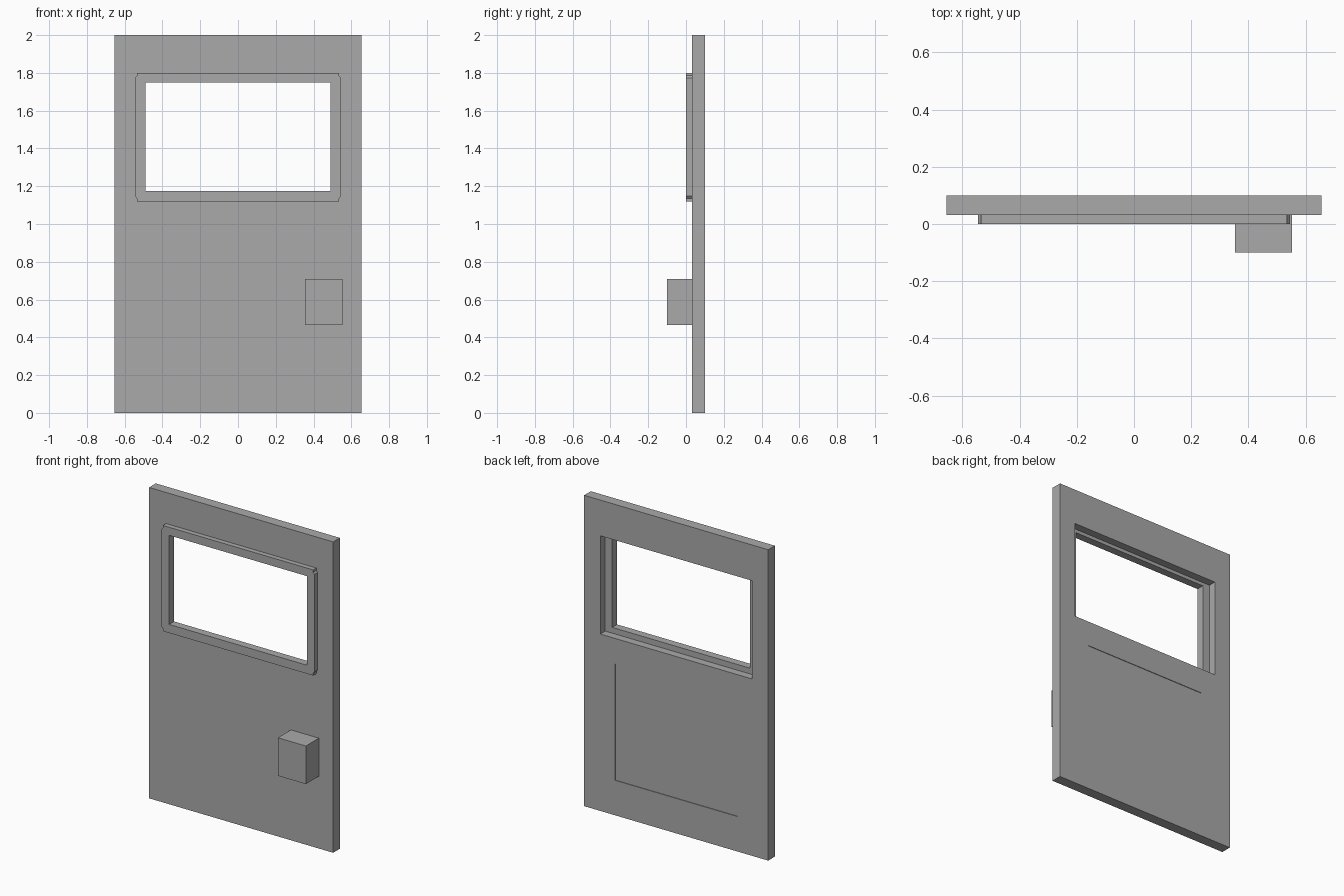
import bpy
import bmesh

cube = bpy.data.objects.get("Cube")
if cube:
    bpy.data.objects.remove(cube, do_unlink=True)

# One plain grey paint for the whole door
paint = bpy.data.materials.new("plain_grey")
paint.use_nodes = True
grey = (0.40, 0.40, 0.40, 1)
paint.diffuse_color = grey
paint.node_tree.nodes["Principled BSDF"].inputs["Base Color"].default_value = grey


def prism(name, outline, y0, y1):
    """Extrude an (x, z) outline from y0 back to y1."""
    bm = bmesh.new()
    face = bm.faces.new([bm.verts.new((x, y0, z)) for x, z in outline])
    grown = bmesh.ops.extrude_face_region(bm, geom=[face])["geom"]
    verts = [v for v in grown if isinstance(v, bmesh.types.BMVert)]
    bmesh.ops.translate(bm, verts=verts, vec=(0, y1 - y0, 0))
    bmesh.ops.recalc_face_normals(bm, faces=bm.faces)
    mesh = bpy.data.meshes.new(name)
    bm.to_mesh(mesh)
    bm.free()
    mesh.materials.append(paint)
    obj = bpy.data.objects.new(name, mesh)
    bpy.context.collection.objects.link(obj)
    return obj


def rect(x0, x1, z0, z1):
    return [(x0, z0), (x1, z0), (x1, z1), (x0, z1)]


def cut(target, outline, y0, y1):
    """Cut a prism out of the target and discard the cutter."""
    cutter = prism("cutter", outline, y0, y1)
    cutter.hide_render = True
    mod = target.modifiers.new("cut", "BOOLEAN")
    mod.operation = "DIFFERENCE"
    mod.solver = "EXACT"
    mod.object = cutter
    bpy.context.view_layer.objects.active = target
    bpy.ops.object.modifier_apply(modifier=mod.name)
    bpy.data.objects.remove(cutter, do_unlink=True)


# Door slab with window opening and a shallow panel sunk into the back
door = prism("door_slab", rect(-0.655, 0.655, 0, 2), 0.032, 0.1)
cut(door, rect(-0.54, 0.54, 1.138, 1.77), -0.2, 0.3)
cut(door, rect(-0.435, 0.435, 0.225, 0.975), 0.096, 0.3)

# Front trim with clipped corners
right_edge = [(0.535, 1.12), (0.535, 1.135), (0.545, 1.147),
              (0.545, 1.773), (0.535, 1.785), (0.535, 1.8)]
trim_outline = right_edge + [(-x, z) for x, z in reversed(right_edge)]
trim = prism("window_trim", trim_outline, 0, 0.032)
window = rect(-0.49, 0.49, 1.175, 1.748)
cut(trim, window, -0.2, 0.3)

# Inner lip seated inside the opening
lip = prism("window_lip", rect(-0.54, 0.54, 1.138, 1.77), 0.032, 0.05)
cut(lip, window, -0.2, 0.3)

# Handle block
prism("handle_block", rect(0.354, 0.553, 0.465, 0.71), -0.1, 0.032)
